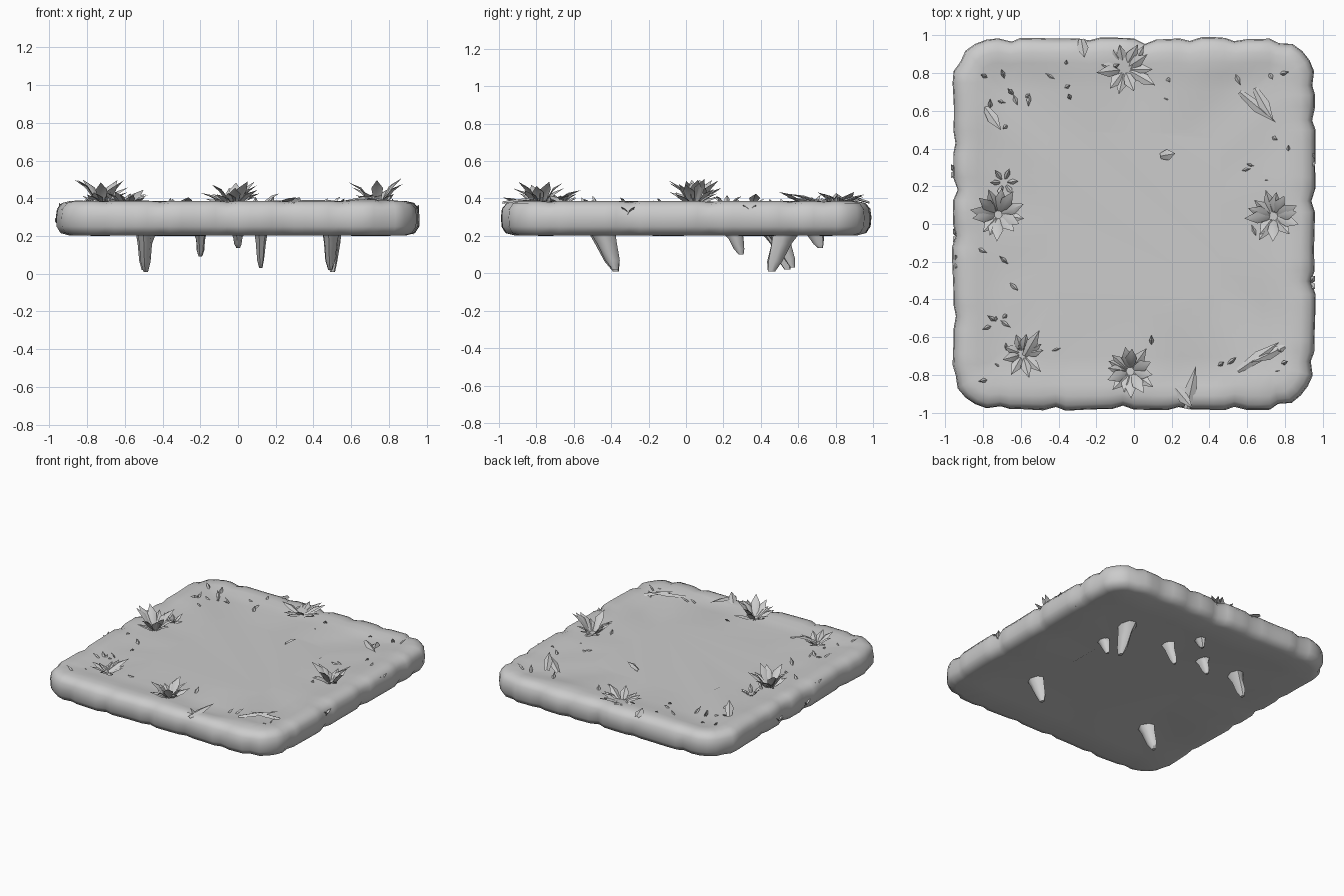
import bpy, bmesh, math, random
from mathutils import Vector, noise

random.seed(7)
cube = bpy.data.objects.get("Cube")
if cube:
    bpy.data.objects.remove(cube, do_unlink=True)

stone = bpy.data.materials.new("stone_grey")
stone.use_nodes = True
GREY = (0.6, 0.6, 0.6, 1)
stone.diffuse_color = GREY
stone.node_tree.nodes["Principled BSDF"].inputs["Base Color"].default_value = GREY


def finish(name, bm, angle=None):
    """Turn a bmesh into a named object with the stone material."""
    mesh = bpy.data.meshes.new(name)
    bm.to_mesh(mesh)
    bm.free()
    mesh.materials.append(stone)
    obj = bpy.data.objects.new(name, mesh)
    bpy.context.collection.objects.link(obj)
    if angle:
        bpy.ops.object.select_all(action='DESELECT')
        obj.select_set(True)
        bpy.context.view_layer.objects.active = obj
        bpy.ops.object.shade_smooth_by_angle(angle=math.radians(angle))
    return obj


def outline(inset, side=24, corner=6):
    """Rounded rectangle as (x, y) points, counter-clockwise."""
    hx, hy, r = 0.96 - inset, 0.985 - inset, max(0.24 - inset, 0.06)
    pts = []
    for k, (sx, sy) in enumerate([(1, 1), (-1, 1), (-1, -1), (1, -1)]):
        cx, cy = sx * (hx - r), sy * (hy - r)
        for i in range(corner + 1):
            a = math.pi / 2 * (k + i / corner)
            pts.append(Vector((cx + r * math.cos(a), cy + r * math.sin(a))))
        nx, ny = [(-1, 1), (-1, -1), (1, -1), (1, 1)][k]
        a = math.pi / 2 * (k + 1)
        end = Vector((nx * (hx - r) + r * math.cos(a), ny * (hy - r) + r * math.sin(a)))
        start = pts[-1]
        pts += [start.lerp(end, i / side) for i in range(1, side)]
    return pts


# Slab with a lumpy, rolled rim
count = len(outline(0))
dents, i = {}, 0
while i < count - 2:
    dents[i] = random.uniform(0.012, 0.028)
    i += random.randint(4, 7)
profile = [(0.5, 0.212), (0.25, 0.207), (0.07, 0.203), (0.025, 0.215), (0.003, 0.25),
           (0, 0.30), (0.006, 0.345), (0.03, 0.375), (0.075, 0.386), (0.13, 0.384),
           (0.19, 0.374), (0.28, 0.371), (0.5, 0.37)]
bm = bmesh.new()
rings = []
for inset, z in profile:
    ring = []
    for i, p in enumerate(outline(inset)):
        rim = max(0, 1 - inset / 0.22)
        wave = 0.012 * noise.noise(Vector((p.x * 4, p.y * 4, z * 3)))
        push = 1 - rim * dents.get(i, 0) + wave * rim
        bump = 0.014 * noise.noise(Vector((p.x * 3, p.y * 3, z * 8))) * (inset > 0.1)
        zz = z + bump - (rim * dents.get(i, 0) * 0.4 if z > 0.3 else 0)
        ring.append(bm.verts.new((p.x * push, p.y * push, zz)))
    rings.append(ring)
for low, high in zip(rings, rings[1:]):
    for i in range(count):
        j = (i + 1) % count
        bm.faces.new((low[i], low[j], high[j], high[i]))
bm.faces.new(rings[-1])
bm.faces.new(rings[0][::-1])
finish("slab", bm, 50)


# Hanging rock spikes: x, y, tip height, base radius
spikes = [(-0.5, 0.5, 0.02, 0.05), (0.5, 0.5, 0.01, 0.06), (-0.49, -0.42, 0.01, 0.055),
          (0.49, -0.42, 0.02, 0.055), (0.12, 0.53, 0.03, 0.04), (-0.2, 0.5, 0.09, 0.04),
          (0, 0.7, 0.135, 0.04), (0.48, 0.27, 0.10, 0.04)]
for n, (x, y, tip, radius) in enumerate(spikes):
    bm = bmesh.new()
    lean = 0.07 * (0.22 - tip) / 0.2 * (1 if n != 1 else -1)
    levels = []
    for t, s in [(0, 1.25), (0.3, 0.9), (0.75, 0.65), (1, 0.3)]:
        z = 0.22 + (tip - 0.22) * t
        ring = []
        for k in range(7):
            a = math.tau * k / 7
            r = radius * s * random.uniform(0.85, 1.12)
            ring.append(bm.verts.new((x + 0.75 * r * math.cos(a),
                                      y + r * math.sin(a) * 1.1 + lean * (t - 0.4), z)))
        levels.append(ring)
    for a, b in zip(levels, levels[1:]):
        for k in range(7):
            bm.faces.new((a[k], b[k], b[(k + 1) % 7], a[(k + 1) % 7]))
    bm.faces.new(levels[-1][::-1])
    bm.faces.new(levels[0])
    bmesh.ops.recalc_face_normals(bm, faces=bm.faces)
    finish("rock_spike", bm, 50)


def blade(bm, base, heading, length, rise, width):
    """Curved pointed leaf with a raised middle rib."""
    out = Vector((math.cos(heading), math.sin(heading), 0))
    side = Vector((-out.y, out.x, 0))
    rows = []
    for t, w, h in [(0, 0.5, 0), (0.5, 1, 0.75)]:
        mid = base + out * length * t + Vector((0, 0, rise * h))
        rows.append([bm.verts.new(mid + side * width * w * s + Vector((0, 0, -0.012 * abs(s))))
                     for s in (-1, 0, 1)])
    tip = bm.verts.new(base + out * length + Vector((0, 0, rise)))
    a, b = rows
    for k in (0, 1):
        bm.faces.new((a[k], b[k], b[k + 1], a[k + 1]))
        bm.faces.new((b[k], tip, b[k + 1]))


# Leafy tufts on top: x, y, radius, height, blade count
tufts = [(-0.72, 0.05, 0.13, 0.13, 13), (0.74, 0.04, 0.13, 0.13, 13),
         (-0.02, -0.78, 0.13, 0.12, 14), (-0.05, 0.82, 0.13, 0.06, 11),
         (-0.59, -0.69, 0.11, 0.08, 9), (-0.69, 0.22, 0.06, 0.05, 6)]
for x, y, radius, height, blades in tufts:
    bm = bmesh.new()
    for k in range(blades):
        a = math.tau * k / blades + random.uniform(-0.2, 0.2)
        start = Vector((x + 0.02 * math.cos(a), y + 0.02 * math.sin(a), 0.375))
        blade(bm, start, a, radius * random.uniform(0.75, 1.05),
              height * random.uniform(0.25, 1), radius * 0.24)
    bmesh.ops.recalc_face_normals(bm, faces=bm.faces)
    finish("leaf_tuft", bm, 40)

# Low fallen leaves: x, y, heading in degrees, length, rise
fallen = [(0.56, 0.70, -40, 0.25, 0.02), (0.64, 0.72, -60, 0.2, 0.04), (-0.79, 0.62, -55, 0.15, 0.05),
          (0.55, -0.78, 35, 0.27, 0.03), (0.8, -0.65, 205, 0.2, 0.03), (0.28, -0.98, 78, 0.23, 0.02),
          (0.22, -0.87, -50, 0.14, 0.02), (-0.02, 0.82, 60, 0.15, 0.03), (0, 0.8, -30, 0.13, 0.04),
          (-0.58, -0.70, 60, 0.16, 0.06), (0.14, 0.36, 10, 0.08, 0.04), (-0.28, 0.98, -80, 0.1, 0.02)]
bm = bmesh.new()
for x, y, deg, length, rise in fallen:
    blade(bm, Vector((x, y, 0.385)), math.radians(deg), length, rise, 0.03)
finish("fallen_leaves", bm, 40)

# Small chips scattered near the rim and poking out of the sides
bm = bmesh.new()
for k in range(46):
    p = random.choice(outline(random.uniform(0.12, 0.35)))
    blade(bm, Vector((p.x, p.y, 0.37)), random.uniform(0, math.tau),
          random.uniform(0.03, 0.07), random.uniform(0.01, 0.05), 0.012)
for x, y, z in [(-0.96, 0.28, 0.26), (-0.95, -0.06, 0.25), (-0.94, -0.2, 0.34), (0.95, 0.34, 0.33),
                (0.95, -0.31, 0.32), (0.94, 0.5, 0.22)]:
    for turn in (-0.9, 0.9):
        blade(bm, Vector((x * 0.98, y, z)), turn + (math.pi if x < 0 else 0), 0.045, 0.035, 0.018)
finish("chips", bm)
